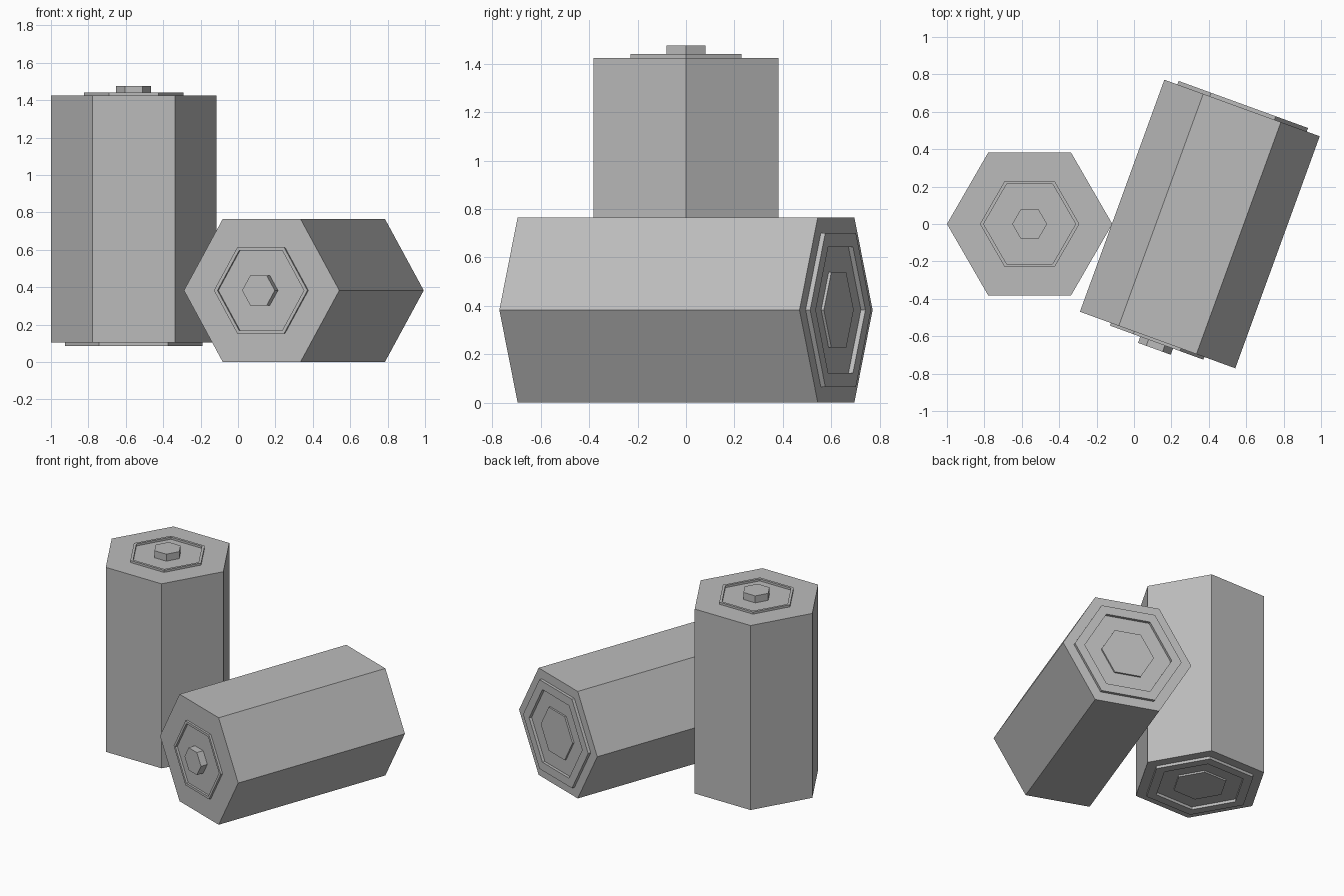
import bpy, bmesh
from math import cos, sin, pi, radians
from mathutils import Matrix

cube = bpy.data.objects.get("Cube")
if cube:
    bpy.data.objects.remove(cube, do_unlink=True)

SIDES = 6
RADIUS, HALF = 0.442, 0.66   # casing radius and half length
SINK = 0.005                 # overlap of end details into the casing

grey = bpy.data.materials.new("plain grey")
grey.use_nodes = True
colour = (0.5, 0.5, 0.5, 1)
grey.diffuse_color = colour
grey.node_tree.nodes["Principled BSDF"].inputs["Base Color"].default_value = colour


def hex_part(name, outer, low, high, placement, inner=0):
    """Six-sided prism, or a six-sided ring when inner is given."""
    bm = bmesh.new()

    def loop(r, z):
        return [bm.verts.new((r * cos(2 * pi * i / SIDES), r * sin(2 * pi * i / SIDES), z))
                for i in range(SIDES)]

    def bridge(a, b):
        for i in range(SIDES):
            j = (i + 1) % SIDES
            bm.faces.new((a[i], a[j], b[j], b[i]))

    bottom, top = loop(outer, low), loop(outer, high)
    bridge(bottom, top)
    if inner:
        hole_bottom, hole_top = loop(inner, low), loop(inner, high)
        bridge(top, hole_top)
        bridge(hole_top, hole_bottom)
        bridge(hole_bottom, bottom)
    else:
        bm.faces.new(top)
        bm.faces.new(bottom[::-1])
    bmesh.ops.recalc_face_normals(bm, faces=bm.faces)
    mesh = bpy.data.meshes.new(name)
    bm.to_mesh(mesh)
    bm.free()
    mesh.materials.append(grey)
    obj = bpy.data.objects.new(name, mesh)
    obj.matrix_world = placement
    bpy.context.collection.objects.link(obj)


def battery(prefix, placement):
    # casing
    hex_part(prefix + "_casing", RADIUS, -HALF, HALF, placement)
    # positive end: thin rim and contact button
    hex_part(prefix + "_top_rim", 0.266, HALF - SINK, HALF + 0.015, placement, inner=0.246)
    hex_part(prefix + "_top_button", 0.093, HALF - SINK, HALF + 0.05, placement)
    # negative end: wide rim and low contact plate
    hex_part(prefix + "_base_rim", 0.368, -HALF - 0.02, -HALF + SINK, placement, inner=0.3)
    hex_part(prefix + "_base_plate", 0.18, -HALF - 0.012, -HALF + SINK, placement)


# upright battery, then the one lying on a flat side
battery("upright", Matrix.Translation((-0.558, 0, 0.765)))
battery("lying", Matrix.Translation((0.352, 0, RADIUS * cos(pi / SIDES)))
        @ Matrix.Rotation(radians(-20), 4, 'Z') @ Matrix.Rotation(radians(90), 4, 'X'))
